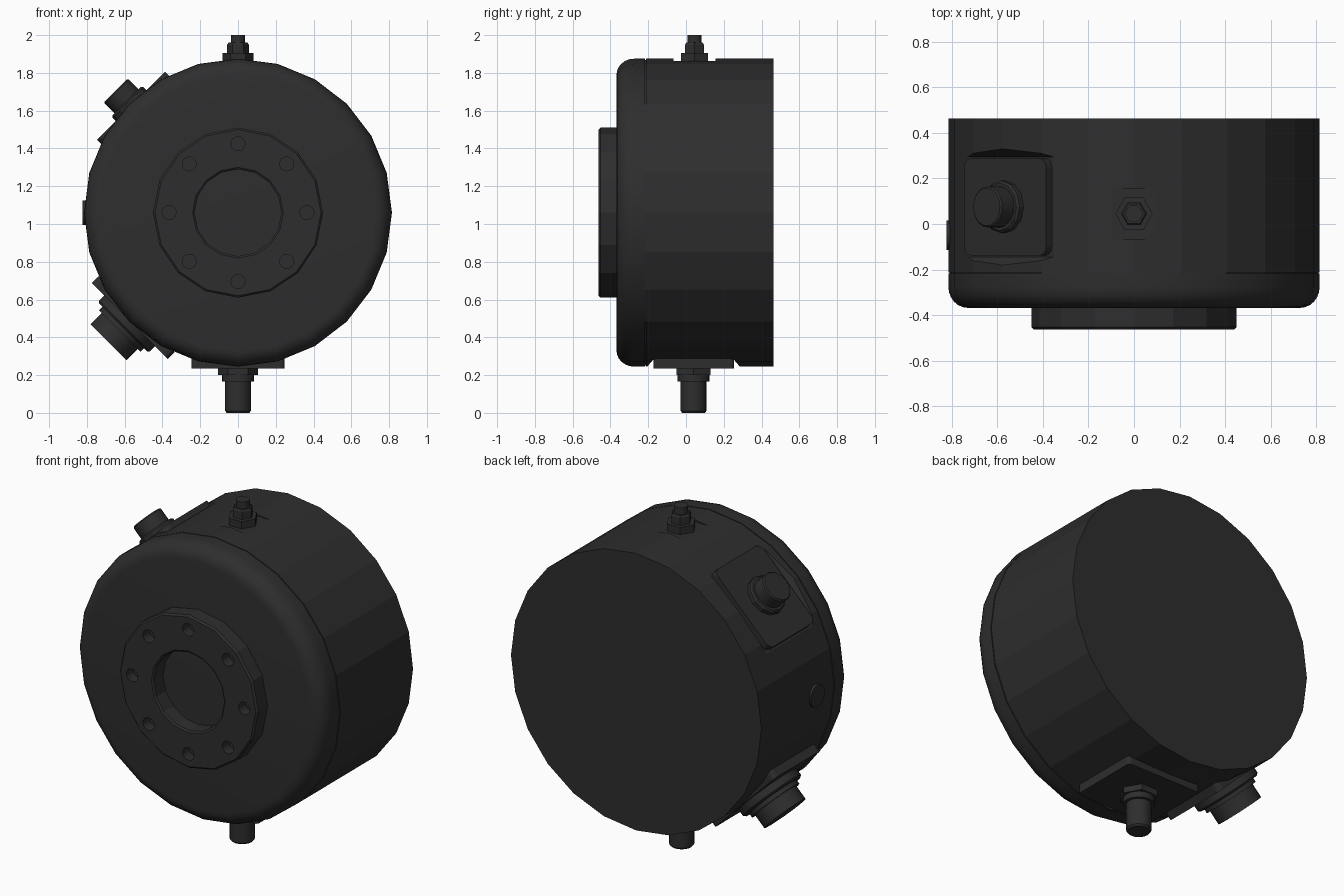
import bpy, bmesh, math
from mathutils import Matrix, Vector

cube = bpy.data.objects.get("Cube")
if cube:
    bpy.data.objects.remove(cube, do_unlink=True)

black = bpy.data.materials.new("black_metal")
black.use_nodes = True
colour = (0.027, 0.027, 0.027, 1)
black.diffuse_color = colour
black.node_tree.nodes["Principled BSDF"].inputs["Base Color"].default_value = colour

AXIS_Z = 1.06
R = 0.815


def frame(x_axis, z_axis, y=0.0):
    """Local frame on the drum axis, with local z pointing along z_axis."""
    x, z = Vector(x_axis), Vector(z_axis)
    m = Matrix((x, z.cross(x), z)).transposed().to_4x4()
    m.translation = (0, y, AXIS_Z)
    return m


def radial(degrees, y):
    """Frame pointing outward from the drum at an angle in the xz plane."""
    a = math.radians(degrees)
    return frame((math.sin(a), 0, -math.cos(a)), (math.cos(a), 0, math.sin(a)), y)


def finish(name, bm, matrix, smooth=None):
    bmesh.ops.remove_doubles(bm, verts=bm.verts, dist=1e-5)
    bmesh.ops.recalc_face_normals(bm, faces=bm.faces)
    bm.transform(matrix)
    mesh = bpy.data.meshes.new(name)
    bm.to_mesh(mesh)
    bm.free()
    mesh.materials.append(black)
    obj = bpy.data.objects.new(name, mesh)
    bpy.context.collection.objects.link(obj)
    if smooth:
        bpy.ops.object.select_all(action='DESELECT')
        obj.select_set(True)
        bpy.context.view_layer.objects.active = obj
        bpy.ops.object.shade_smooth_by_angle(angle=math.radians(smooth))
    return obj


def lathe(name, profile, matrix, sides=24, smooth=None, ring=False):
    """Turn (radius, height) points about local z; capped, or closed as a ring."""
    bm = bmesh.new()
    rows = []
    for r, h in profile:
        rows.append([bm.verts.new((r * math.cos(math.tau * i / sides),
                                   r * math.sin(math.tau * i / sides), h))
                     for i in range(sides)])
    pairs = list(zip(rows, rows[1:]))
    if ring:
        pairs.append((rows[-1], rows[0]))
    else:
        bm.faces.new(rows[0])
        bm.faces.new(rows[-1])
    for a, b in pairs:
        for i in range(sides):
            j = (i + 1) % sides
            bm.faces.new((a[i], a[j], b[j], b[i]))
    return finish(name, bm, matrix, smooth)


def block(name, hx, hy, low, high, matrix, flare=0.0, corner=0.0):
    """Box with optional rounded corners, or y sides flaring outward."""
    bm = bmesh.new()
    bmesh.ops.create_cube(bm, size=2)
    for v in bm.verts:
        top = v.co.z > 0
        v.co = (v.co.x * hx, v.co.y * (hy + (flare if top else 0)), high if top else low)
    if corner:
        edges = [e for e in bm.edges if abs(e.verts[0].co.z - e.verts[1].co.z) > 1e-4]
        bmesh.ops.bevel(bm, geom=edges, offset=corner, segments=3, profile=0.5, affect='EDGES')
    return finish(name, bm, matrix)


def cut(target, cutters):
    for c in cutters:
        mod = target.modifiers.new("cut", 'BOOLEAN')
        mod.operation = 'DIFFERENCE'
        mod.solver = 'EXACT'
        mod.object = c
        bpy.ops.object.select_all(action='DESELECT')
        bpy.context.view_layer.objects.active = target
        target.select_set(True)
        bpy.ops.object.modifier_apply(modifier=mod.name)
        bpy.data.objects.remove(c, do_unlink=True)


front = frame((1, 0, 0), (0, -1, 0))
upper = radial(135, 0.075)
lower = radial(225, 0.06)
bottom = radial(270, 0.04)
top = radial(90, 0.045)

# Drum with flats milled for the fittings
barrel = lathe("barrel", [(R, -0.463), (R, 0.212)], front)
cut(barrel, [
    block("upper_flat", 0.5, 0.22, 0.765, 0.85, upper, flare=0.06),
    block("lower_flat", 0.5, 0.22, 0.765, 0.85, lower, flare=0.06),
    block("bottom_flat", 0.5, 0.215, 0.78, 0.85, bottom, flare=0.06),
    block("top_flat", 0.1, 0.11, 0.802, 0.85, top),
])

# Rounded front cover with a thin seam behind it
lathe("seam_ring", [(R - 0.006, 0.205), (R - 0.006, 0.222)], front)
rim = [(R - 0.085 * (1 - math.cos(a)), 0.275 + 0.093 * math.sin(a))
       for a in (math.radians(15 * i) for i in range(7))]
lathe("front_cover", [(R, 0.218)] + rim, front, smooth=35)

# Front mounting flange with a ring of bolt holes
flange = lathe("front_flange", [(0.23, 0.36), (0.23, 0.455), (0.24, 0.463), (0.44, 0.463),
                                (0.45, 0.453), (0.45, 0.36)], front, sides=16, ring=True)
holes = []
for i in range(8):
    a = math.tau * i / 8
    place = front @ Matrix.Translation((0.365 * math.cos(a), 0.365 * math.sin(a), 0))
    holes.append(lathe("bolt_hole", [(0.037, 0.4), (0.037, 0.5)], place, sides=16))
cut(flange, holes)

# Upper side plate and connector
block("upper_plate", 0.255, 0.213, 0.75, 0.8, upper, corner=0.04)
lathe("upper_nut", [(0.115, 0.79), (0.115, 0.825), (0.105, 0.835)], upper, 12)
lathe("upper_connector", [(0.09, 0.8), (0.09, 0.908), (0.083, 0.915)], upper, 20, smooth=30)

# Lower side plate and large connector
block("lower_plate", 0.285, 0.215, 0.76, 0.81, lower, corner=0.03)
lathe("lower_collar", [(0.19, 0.8), (0.19, 0.85), (0.18, 0.86)], lower, 24, smooth=30)
lathe("lower_ring", [(0.155, 0.85), (0.155, 0.885)], lower, 24, smooth=30)
lathe("lower_connector", [(0.135, 0.85), (0.135, 0.97)], lower, 24, smooth=30)

# Bottom plate, nut and pin
block("bottom_plate", 0.245, 0.213, 0.77, 0.825, bottom, corner=0.02)
lathe("bottom_nut", [(0.105, 0.82), (0.105, 0.86)], bottom, 6)
lathe("bottom_washer", [(0.085, 0.85), (0.085, 0.895)], bottom, 20, smooth=30)
lathe("bottom_pin", [(0.068, 0.85), (0.068, 1.05), (0.06, 1.06)], bottom, 20, smooth=30)

# Top valve
lathe("valve_base", [(0.082, 0.79), (0.082, 0.845)], top, 6)
lathe("valve_nut", [(0.057, 0.84), (0.057, 0.89), (0.05, 0.9)], top, 6)
lathe("valve_stem", [(0.038, 0.85), (0.038, 0.94)], top, 16, smooth=30)

# Round plug on the right side
lathe("side_plug", [(0.065, 0.79), (0.065, 0.822)], radial(180, -0.05), 20, smooth=30)
